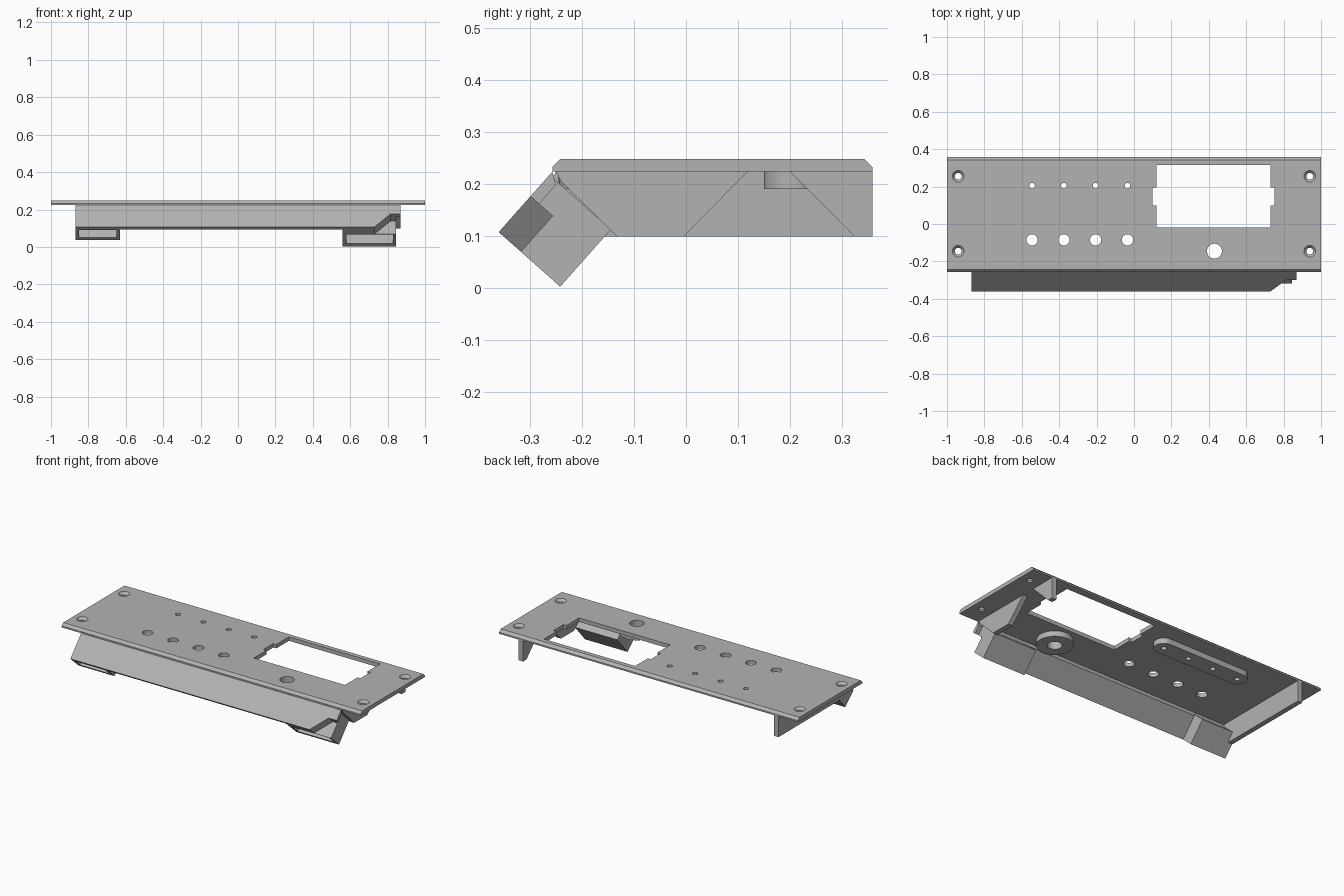
import bpy, bmesh, math
from mathutils import Vector

cube = bpy.data.objects.get("Cube")
if cube:
    bpy.data.objects.remove(cube, do_unlink=True)

GREY = bpy.data.materials.new("panel grey")
GREY.use_nodes = True
colour = (0.45, 0.45, 0.45, 1)
GREY.diffuse_color = colour
GREY.node_tree.nodes["Principled BSDF"].inputs["Base Color"].default_value = colour

# Frame of the slanted front: origin at its lower lip, U up the slope, V inward
LIP = Vector((0, -0.36, 0.107))
U = Vector((0, 0.664, 0.748))
V = Vector((0, 0.748, -0.664))


def prism(name, points, a, b, place):
    """Extrude a 2D outline from a to b; place(p, q, depth) gives the position."""
    bm = bmesh.new()
    ends = [[bm.verts.new(place(p, q, d)) for p, q in points] for d in (a, b)]
    bm.faces.new(ends[0])
    bm.faces.new(ends[1][::-1])
    n = len(points)
    for i in range(n):
        j = (i + 1) % n
        bm.faces.new((ends[0][i], ends[1][i], ends[1][j], ends[0][j]))
    bmesh.ops.recalc_face_normals(bm, faces=bm.faces)
    mesh = bpy.data.meshes.new(name)
    bm.to_mesh(mesh)
    bm.free()
    mesh.materials.append(GREY)
    obj = bpy.data.objects.new(name, mesh)
    bpy.context.collection.objects.link(obj)
    return obj


def along_x(y, z, x):
    return Vector((x, y, z))


def along_z(x, y, z):
    return Vector((x, y, z))


def slope_x(u, v, x):
    return LIP + U * u + V * v + Vector((x, 0, 0))


def slope_v(x, u, v):
    return slope_x(u, v, x)


def rect(a0, b0, a1, b1):
    return [(a0, b0), (a1, b0), (a1, b1), (a0, b1)]


def arc(x, y, r, start=0, sweep=360, n=32):
    count = n if sweep == 360 else n + 1
    angles = [math.radians(start + sweep * i / n) for i in range(count)]
    return [(x + r * math.cos(t), y + r * math.sin(t)) for t in angles]


def cylinder(name, x, y, r, z0, z1):
    return prism(name, arc(x, y, r), z0, z1, along_z)


def countersink(x, y):
    bpy.ops.mesh.primitive_cone_add(vertices=32, radius1=0.016, radius2=0.034,
                                    depth=0.02, location=(x, y, 0.24))
    return bpy.context.object


def cut(obj, cutters):
    bpy.context.view_layer.objects.active = obj
    for c in cutters:
        c.hide_render = True
        mod = obj.modifiers.new("cut", "BOOLEAN")
        mod.operation = "DIFFERENCE"
        mod.solver = "EXACT"
        mod.object = c
        bpy.ops.object.modifier_apply(modifier=mod.name)
    for c in cutters:
        bpy.data.objects.remove(c, do_unlink=True)


UNDER, TOP = 0.223, 0.247
BOSS = 0.19
COLUMNS = [-0.545, -0.375, -0.205, -0.035]

# Top plate with bevelled long edges
plate = prism("top_plate", [(-0.257, UNDER), (0.358, UNDER), (0.358, 0.232),
              (0.343, TOP), (-0.242, TOP), (-0.257, 0.232)], -1, 1, along_x)

# Display opening with a tab slot on each side
window = [(0.12, -0.02), (0.73, -0.02), (0.73, 0.1), (0.75, 0.1), (0.75, 0.195),
          (0.73, 0.195), (0.73, 0.315), (0.12, 0.315), (0.12, 0.195),
          (0.1, 0.195), (0.1, 0.1), (0.12, 0.1)]
holes = [prism("window_cutter", window, 0.2, 0.3, along_z),
         cylinder("knob_cutter", 0.43, -0.145, 0.04, 0.1, 0.3)]
for x in COLUMNS:
    holes.append(cylinder("button_cutter", x, -0.085, 0.03, 0.1, 0.3))
    holes.append(cylinder("light_cutter", x, 0.205, 0.015, 0.1, 0.3))
for x in (-0.94, 0.94):
    for y in (-0.145, 0.255):
        holes.append(cylinder("screw_cutter", x, y, 0.018, 0.1, 0.3))
        holes.append(countersink(x, y))
cut(plate, holes)

# Bosses under the plate
slot = arc(COLUMNS[-1], 0.205, 0.055, -90, 180) + arc(COLUMNS[0], 0.205, 0.055, 90, 180)
light_boss = prism("light_boss", slot, BOSS, UNDER, along_z)
cut(light_boss, [cylinder("light_cutter", x, 0.205, 0.015, 0.1, 0.3) for x in COLUMNS])
knob_boss = cylinder("knob_boss", 0.43, -0.145, 0.1, BOSS, UNDER)
cut(knob_boss, [cylinder("knob_cutter", 0.43, -0.145, 0.04, 0.1, 0.3)])

# Slanted front wall and the notch at its left corner
notch = [(0.684, -0.05), (0.73, 0), (0.815, 0.092), (0.95, 0.092), (0.95, -0.05)]


def notch_cutter():
    return prism("notch_cutter", notch, -0.05, 0.057, slope_v)


front_wall = prism("front_wall", [(0, 0), (0.155, 0), (0.141, 0.022), (0, 0.022)],
                   -0.87, 0.87, slope_x)
cut(front_wall, [notch_cutter()])

# Hollow feet behind the wall, open toward the lower front
right_foot = prism("right_foot", rect(0, 0, 0.147, 0.107), -0.87, -0.63, slope_x)
cut(right_foot, [prism("pocket", rect(-0.05, 0.026, 0.125, 0.085), -0.85, -0.65, slope_x)])
left_foot = prism("left_foot", rect(0, 0, 0.147, 0.158), 0.56, 0.845, slope_x)
cut(left_foot, [prism("pocket", rect(-0.05, 0.062, 0.125, 0.135), 0.58, 0.828, slope_x),
                notch_cutter()])

# End walls: the right one is whole, the left one has a tapered gap
prism("right_end_wall", [(-0.25, UNDER), (-0.28, 0.17), (-0.22, 0.098),
      (0.358, 0.098), (0.358, UNDER)], -0.87, -0.84, along_x)
prism("left_end_wall_front", [(-0.25, UNDER), (-0.24, 0.204), (-0.132, 0.098),
      (-0.005, 0.098), (0.118, UNDER)], 0.84, 0.87, along_x)
prism("left_end_wall_back", [(0.2, UNDER), (0.325, 0.098), (0.358, 0.098),
      (0.358, UNDER)], 0.84, 0.87, along_x)

# Round holes and bosses read smooth, edges stay sharp
bpy.ops.object.select_all(action="DESELECT")
for obj in (plate, light_boss, knob_boss):
    obj.select_set(True)
bpy.context.view_layer.objects.active = plate
bpy.ops.object.shade_smooth_by_angle(angle=math.radians(30))
